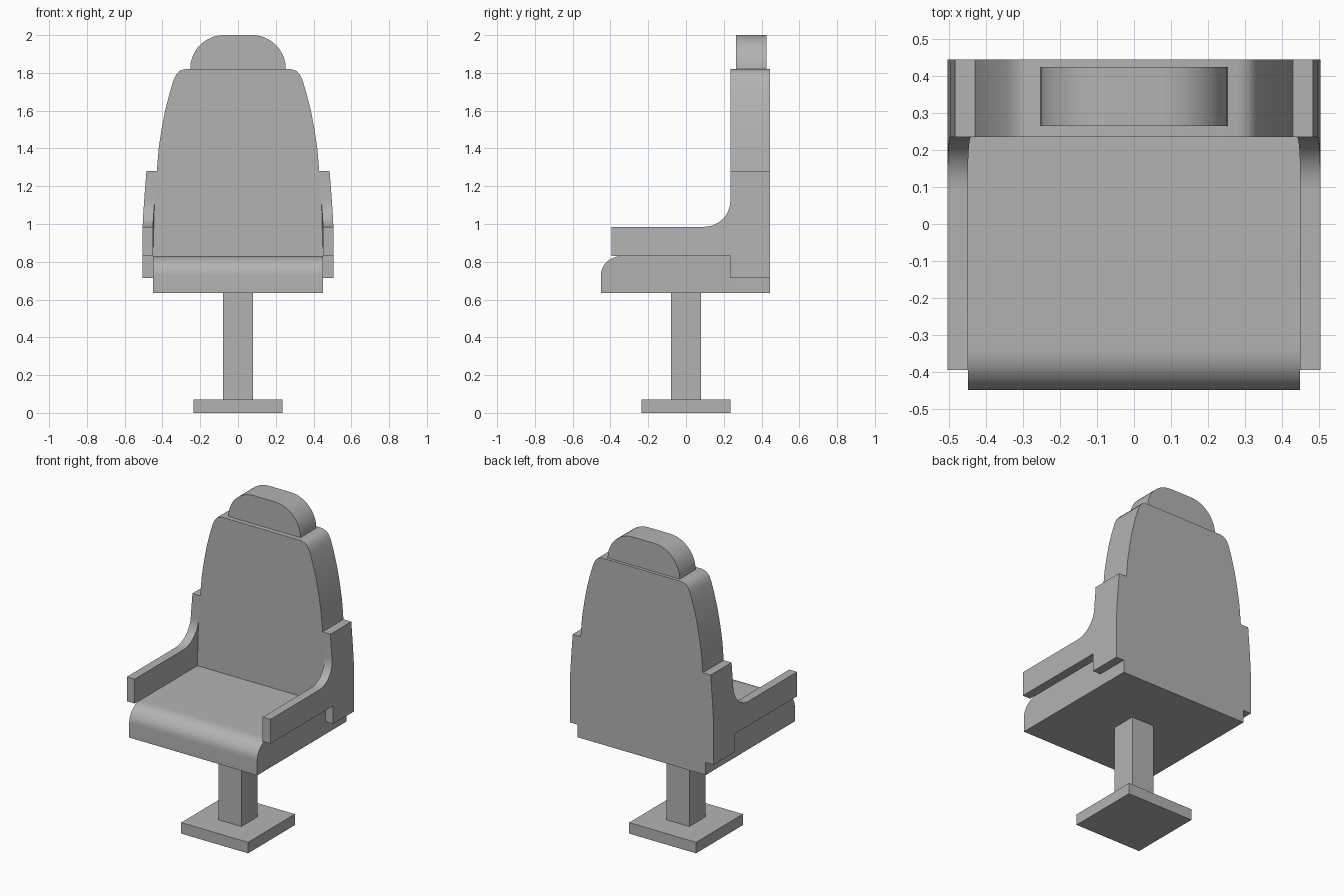
import bpy
import bmesh
import math
from mathutils import Vector

cube = bpy.data.objects.get("Cube")
if cube:
    bpy.data.objects.remove(cube, do_unlink=True)

# One plain grey for the whole chair
grey = bpy.data.materials.new("plain grey")
grey.use_nodes = True
colour = (0.45, 0.45, 0.45, 1)
grey.diffuse_color = colour
grey.node_tree.nodes["Principled BSDF"].inputs["Base Color"].default_value = colour


def finish(name, bm):
    """Turn a bmesh into a named, shaded object."""
    bmesh.ops.recalc_face_normals(bm, faces=bm.faces)
    mesh = bpy.data.meshes.new(name)
    bm.to_mesh(mesh)
    bm.free()
    obj = bpy.data.objects.new(name, mesh)
    bpy.context.collection.objects.link(obj)
    mesh.materials.append(grey)
    bpy.ops.object.select_all(action="DESELECT")
    obj.select_set(True)
    bpy.context.view_layer.objects.active = obj
    bpy.ops.object.shade_smooth_by_angle(angle=math.radians(30))
    return obj


def extrude(profile, axis, start, end):
    """Solid from a 2D profile: axis 'x' reads (y, z), axis 'y' reads (x, z)."""
    bm = bmesh.new()
    place = (lambda u, v: (start, u, v)) if axis == "x" else (lambda u, v: (u, start, v))
    face = bm.faces.new([bm.verts.new(place(u, v)) for u, v in profile])
    moved = bmesh.ops.extrude_face_region(bm, geom=[face])["geom"]
    step = Vector((end - start, 0, 0) if axis == "x" else (0, end - start, 0))
    bmesh.ops.translate(bm, vec=step, verts=[g for g in moved if isinstance(g, bmesh.types.BMVert)])
    return bm


def arc(cu, cv, ru, rv, a0, a1, steps=12):
    angles = [math.radians(a0 + (a1 - a0) * i / steps) for i in range(steps + 1)]
    return [(cu + ru * math.cos(a), cv + rv * math.sin(a)) for a in angles]


def mirrored(half):
    """Close a right-hand outline with its mirror image."""
    return half + [(-u, v) for u, v in reversed(half)]


def box(name, half, z0, z1):
    finish(name, extrude(mirrored([(half, z0), (half, z1)]), "y", -half, half))


# Pedestal
box("base_plate", 0.235, 0, 0.07)
box("column", 0.08, 0.07, 0.635)

# Seat cushion with a rounded front edge
seat = [(0.235, 0.635), (0.235, 0.83)] + arc(-0.34, 0.73, 0.11, 0.1, 90, 180) + [(-0.45, 0.635)]
finish("seat", extrude(seat, "x", -0.45, 0.45))

# Backrest, tapering to rounded shoulders
side = [(0.45, 0.635), (0.45, 0.985), (0.444, 1.12), (0.43, 1.28), (0.42, 1.4), (0.405, 1.5),
        (0.386, 1.6), (0.363, 1.69), (0.342, 1.76), (0.328, 1.79), (0.31, 1.81), (0.28, 1.82)]
finish("backrest", extrude(mirrored(side), "y", 0.235, 0.445))

# Headrest
crown = arc(0.075, 1.82, 0.178, 0.18, 0, 90, 16)
finish("headrest", extrude(mirrored(crown), "y", 0.265, 0.425))

# Armrests, leaning inward as they rise beside the back
arm = [(-0.395, 0.83), (0.235, 0.83), (0.235, 0.715), (0.445, 0.715), (0.445, 0.985),
       (0.445, 1.12), (0.445, 1.28), (0.235, 1.28)]
arm += arc(0.095, 1.125, 0.14, 0.14, 0, -90) + [(-0.395, 0.985)]
for name, sign in (("left_armrest", 1), ("right_armrest", -1)):
    bm = extrude(arm, "x", sign * 0.45, sign * 0.505)
    for v in bm.verts:
        rise = max(0, (v.co.z - 0.985) / 0.295)
        v.co.x -= sign * 0.02 * rise ** 1.2
    finish(name, bm)
